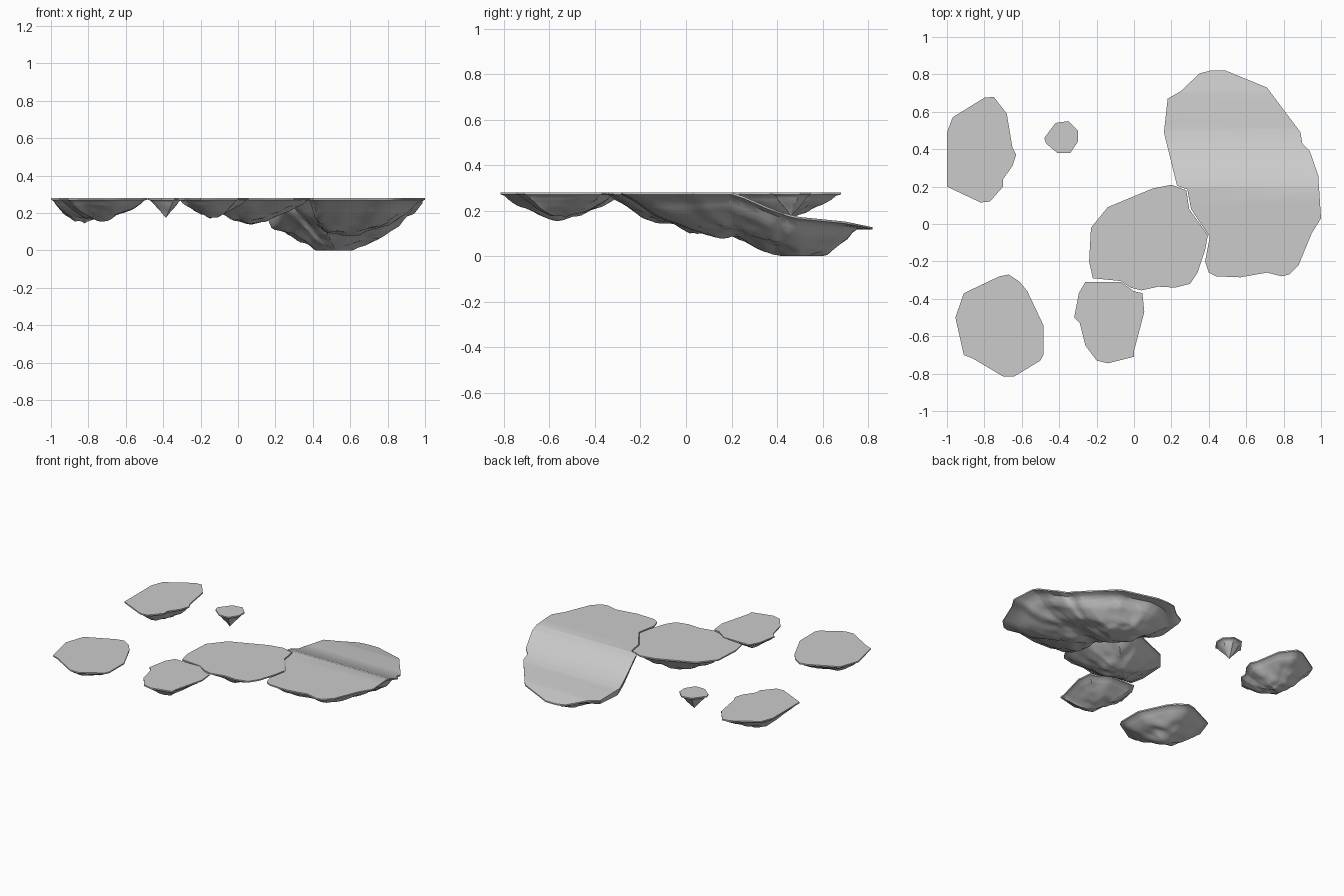
import bpy, bmesh, math
from mathutils import Vector, noise

if "Cube" in bpy.data.objects:
    bpy.data.objects.remove(bpy.data.objects["Cube"])

TOP = 0.28      # height of the flat tops
LIP = 0.009     # thickness of the thin rim


def lerp_table(t, table):
    """Piecewise linear lookup in [(key, value), ...]."""
    if t <= table[0][0]:
        return table[0][1]
    for (a, va), (b, vb) in zip(table, table[1:]):
        if t <= b:
            return va + (vb - va) * (t - a) / (b - a)
    return table[-1][1]


def resample(pts, step):
    out = []
    for p, q in zip(pts, pts[1:] + pts[:1]):
        p, q = Vector(p), Vector(q)
        n = max(1, round((q - p).length / step))
        out += [p.lerp(q, i / n) for i in range(n)]
    return out


def shape(s, d, profiles):
    """Blend the +x, -x, +y, -y profiles by direction."""
    weights = [max(0, d.x) ** 2, max(0, -d.x) ** 2, max(0, d.y) ** 2, max(0, -d.y) ** 2]
    return sum(w * lerp_table(s, p) for w, p in zip(weights, profiles))


def island(name, outline, centre, depth, profiles, bend=None, rough=0.25, rings=14):
    """Flat slab with a thin lip and a rocky underside tapering to centre."""
    pts = resample(outline, 0.03)
    c = Vector(centre)
    bm = bmesh.new()
    top = [bm.verts.new((p.x, p.y, TOP)) for p in pts]
    bm.faces.new(top)
    loops = [top, [bm.verts.new((p.x, p.y, TOP - LIP)) for p in pts]]
    n = len(pts)
    # rocky rings
    for r in range(1, rings):
        s = 1 - r / rings
        loop = []
        for p in pts:
            q = c + (p - c) * s
            w = 1 + min(1, 3 * (1 - s), 4 * s) * rough * (
                noise.noise((q.x * 7, q.y * 7, 3)) + 0.8 * noise.noise((q.x * 15, q.y * 15, 8)))
            d = LIP + (depth - LIP) * shape(s, (p - c).normalized(), profiles) * w
            loop.append(bm.verts.new((q.x, q.y, TOP - d)))
        loops.append(loop)
    for a, b in zip(loops, loops[1:]):
        for i in range(n):
            j = (i + 1) % n
            bm.faces.new((a[i], a[j], b[j], b[i]))
    tip = bm.verts.new((c.x, c.y, TOP - depth))
    for i in range(n):
        bm.faces.new((loops[-1][i], loops[-1][(i + 1) % n], tip))
    # bend the slab downwards along y
    if bend:
        for k in range(13):
            y = 0.2 + k * 0.05
            bmesh.ops.bisect_plane(bm, geom=bm.verts[:] + bm.edges[:] + bm.faces[:],
                                   plane_co=(0, y, 0), plane_no=(0, 1, 0))
        for v in bm.verts:
            v.co.z = max(0.0, v.co.z - lerp_table(v.co.y, bend))
    bmesh.ops.recalc_face_normals(bm, faces=bm.faces[:])
    me = bpy.data.meshes.new(name)
    bm.to_mesh(me)
    bm.free()
    ob = bpy.data.objects.new(name, me)
    bpy.context.collection.objects.link(ob)
    bpy.ops.object.select_all(action='DESELECT')
    ob.select_set(True)
    bpy.context.view_layer.objects.active = ob
    bpy.ops.object.shade_smooth_by_angle(angle=math.radians(35))


# underside shapes: fraction of depth against distance from the centre
ROCK = [[(0, 1), (0.3, 0.85), (0.6, 0.52), (0.85, 0.2), (0.93, 0.04), (1, 0)]] * 4
CONE = [[(0, 1), (0.3, 0.66), (0.6, 0.34), (0.85, 0.06), (1, 0)]] * 4
BULGE = [
    [(0, 1), (0.25, 0.85), (0.57, 0.65), (0.8, 0.36), (0.9, 0.08), (1, 0)],
    [(0, 1), (0.2, 0.95), (0.35, 0.82), (0.62, 0.42), (0.94, 0.3), (1, 0)],
    [(0, 1), (0.3, 0.92), (0.55, 0.72), (0.75, 0.34), (0.83, 0.05), (1, 0)],
    [(0, 1), (0.35, 0.98), (0.6, 0.78), (0.8, 0.45), (0.93, 0.12), (1, 0)],
]

island("left_back_island",
       [(-1, 0.49), (-0.97, 0.57), (-0.8, 0.675), (-0.75, 0.68), (-0.68, 0.59),
        (-0.65, 0.41), (-0.63, 0.37), (-0.65, 0.31), (-0.7, 0.24), (-0.7, 0.2),
        (-0.77, 0.12), (-0.82, 0.115), (-0.98, 0.19), (-1, 0.2)],
       (-0.82, 0.39), 0.135, ROCK)

island("small_island",
       [(-0.48, 0.46), (-0.45, 0.5), (-0.42, 0.54), (-0.35, 0.55), (-0.3, 0.5),
        (-0.3, 0.44), (-0.34, 0.38), (-0.41, 0.38), (-0.47, 0.43)],
       (-0.385, 0.46), 0.105, CONE)

island("left_front_island",
       [(-0.67, -0.27), (-0.72, -0.28), (-0.91, -0.37), (-0.955, -0.5), (-0.91, -0.7),
        (-0.86, -0.72), (-0.7, -0.815), (-0.64, -0.815), (-0.5, -0.73), (-0.485, -0.7),
        (-0.485, -0.54), (-0.57, -0.36), (-0.61, -0.31)],
       (-0.73, -0.56), 0.125, ROCK)

island("middle_front_island",
       [(-0.26, -0.31), (-0.07, -0.31), (0, -0.36), (0.045, -0.37), (0.055, -0.47),
        (0, -0.68), (0, -0.71), (-0.14, -0.745), (-0.2, -0.73), (-0.26, -0.65),
        (-0.29, -0.53), (-0.32, -0.5), (-0.295, -0.37)],
       (-0.15, -0.53), 0.11, ROCK)

island("middle_island",
       [(-0.24, -0.2), (-0.23, -0.02), (-0.14, 0.09), (0.1, 0.19), (0.2, 0.21),
        (0.28, 0.18), (0.295, 0.08), (0.395, -0.06), (0.38, -0.14), (0.34, -0.26),
        (0.3, -0.32), (0.22, -0.34), (0.13, -0.335), (0.04, -0.355), (-0.02, -0.34),
        (-0.07, -0.305), (-0.22, -0.29)],
       (0.06, -0.04), 0.14, ROCK)

# largest island: its back half ramps down
island("large_ramp_island",
       [(0.18, 0.67), (0.25, 0.71), (0.35, 0.805), (0.41, 0.82), (0.49, 0.82),
        (0.71, 0.73), (0.89, 0.49), (0.9, 0.43), (0.94, 0.39), (0.985, 0.26),
        (1, 0.03), (0.95, -0.05), (0.88, -0.22), (0.83, -0.27), (0.79, -0.28),
        (0.71, -0.26), (0.57, -0.285), (0.44, -0.28), (0.4, -0.26), (0.38, -0.2),
        (0.405, -0.07), (0.305, 0.08), (0.285, 0.185), (0.23, 0.205), (0.16, 0.49)],
       (0.52, 0.38), 0.2, BULGE, rings=20, rough=0.13,
       bend=[(0.2, 0), (0.25, 0.016), (0.3, 0.038), (0.35, 0.06), (0.4, 0.08), (0.45, 0.096),
             (0.5, 0.108), (0.6, 0.118), (0.7, 0.128), (0.83, 0.155)])
